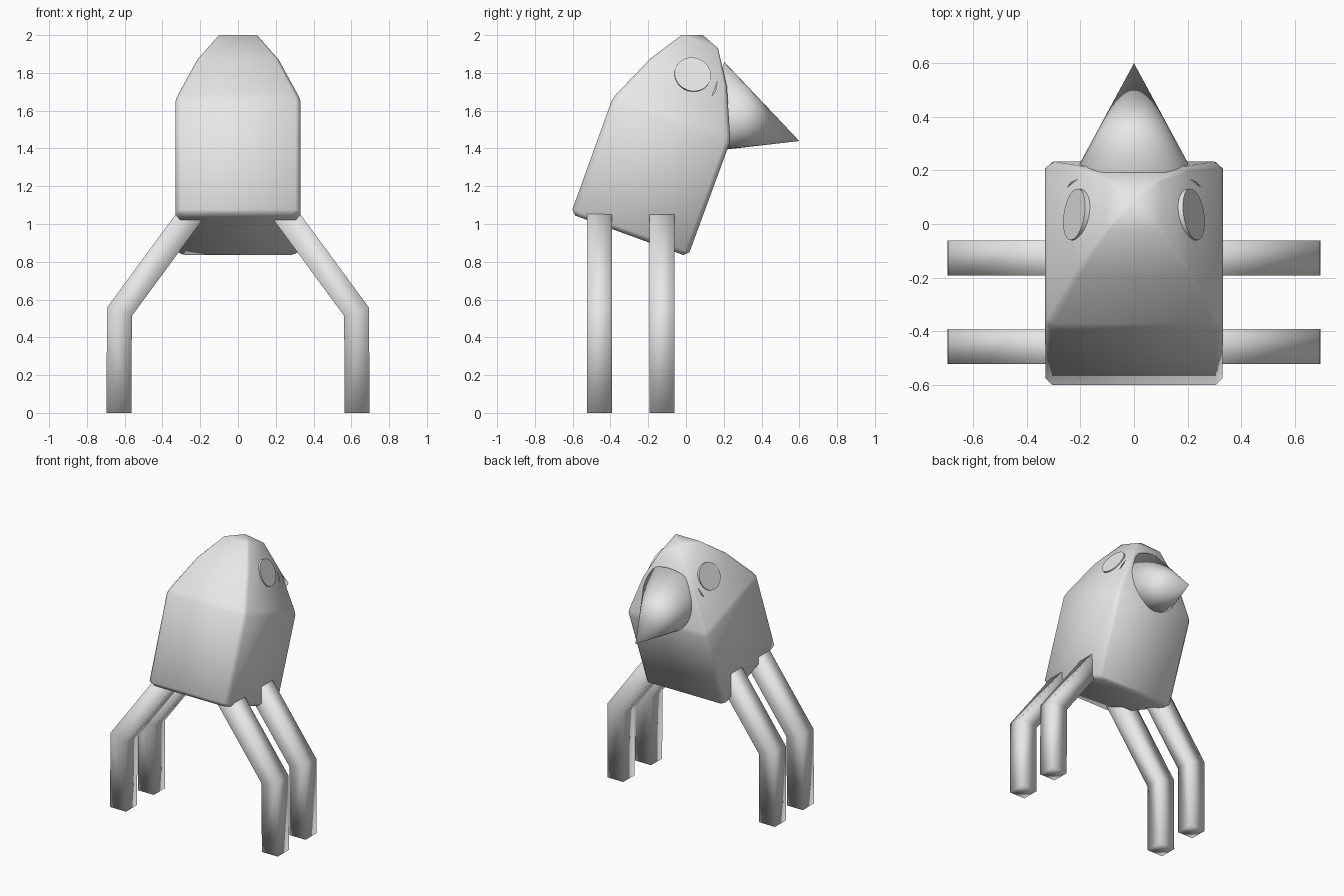
import bpy, bmesh
from math import radians, cos, sin
from mathutils import Matrix, Vector

cube = bpy.data.objects.get("Cube")
if cube:
    bpy.data.objects.remove(cube, do_unlink=True)

grey = bpy.data.materials.new("plain grey")
grey.use_nodes = True
grey.diffuse_color = (0.8, 0.8, 0.8, 1)
grey.node_tree.nodes["Principled BSDF"].inputs["Base Color"].default_value = (0.8, 0.8, 0.8, 1)

# Leaning frame shared by body, beak and eyes; origin is the middle of the body's underside
LEAN = Matrix.Translation((0, -0.3, 0.94)) @ Matrix.Rotation(radians(-20), 4, 'X')


def finish(name, bm, matrix=Matrix(), angle=None):
    bmesh.ops.transform(bm, matrix=matrix, verts=bm.verts)
    bmesh.ops.recalc_face_normals(bm, faces=bm.faces)
    mesh = bpy.data.meshes.new(name)
    bm.to_mesh(mesh)
    bm.free()
    mesh.materials.append(grey)
    obj = bpy.data.objects.new(name, mesh)
    bpy.context.collection.objects.link(obj)
    bpy.ops.object.select_all(action='DESELECT')
    obj.select_set(True)
    bpy.context.view_layer.objects.active = obj
    if angle is None:
        bpy.ops.object.shade_smooth()
    else:
        bpy.ops.object.shade_smooth_by_angle(angle=radians(angle))
    return obj


def loft(bm, rings):
    """Skin closed rings of points, returning the created vertex rings."""
    rings = [[bm.verts.new(p) for p in ring] for ring in rings]
    for a, b in zip(rings, rings[1:]):
        for i in range(len(a)):
            j = (i + 1) % len(a)
            bm.faces.new((a[i], a[j], b[j], b[i]))
    return rings


def chamfered_square(half, z):
    c = half * 0.92
    corners = [(half, -c), (half, c), (c, half), (-c, half),
               (-half, c), (-half, -c), (-c, -half), (c, -half)]
    return [(x, y, z) for x, y in corners]


# Body: square box with softened edges rising into a stepped dome
profile = [(0.305, 0), (0.33, 0.025), (0.332, 0.64), (0.322, 0.675), (0.215, 0.918), (0.102, 1.092)]
bm = bmesh.new()
rings = loft(bm, [chamfered_square(h, z) for h, z in profile])
bm.faces.new(rings[0])
crown = bm.verts.new((0, 0, 1.13))
top = rings[-1]
for i in range(len(top)):
    bm.faces.new((top[i], top[(i + 1) % len(top)], crown))
finish("body", bm, LEAN, 60)

# Beak: cone pointing forward out of the face
bm = bmesh.new()
bmesh.ops.create_cone(bm, cap_ends=True, segments=32, radius1=0.258, radius2=0, depth=0.516)
bmesh.ops.remove_doubles(bm, verts=bm.verts, dist=0.0001)
finish("beak", bm, LEAN @ Matrix.Translation((0, 0.417, 0.777)) @ Matrix.Rotation(radians(-90), 4, 'X'))

# Eyes: thin discs lying on the sloping sides of the dome
for side, label in ((1, "left"), (-1, "right")):
    bm = bmesh.new()
    bmesh.ops.create_cone(bm, cap_ends=True, segments=32, radius1=0.097, radius2=0.097, depth=0.03)
    place = Matrix.Translation((side * 0.21, 0.024, 0.91)) @ Matrix.Rotation(side * radians(65), 4, 'Y')
    finish(label + "_eye", bm, LEAN @ place, 30)


# Legs: square tubes bent at the knee
def leg(name, side, y):
    r = 0.066
    spine = [(0.63, 0, 0), (0.628, 0.535, -18), (0.22, 1.09, -36)]
    bm = bmesh.new()
    sections = []
    for x, z, tilt in spine:
        w = r / cos(radians(18)) if tilt == -18 else r
        # Section widens in the plane of the bend and keeps its depth
        across = Vector((cos(radians(tilt)), 0, -sin(radians(tilt)))) * w
        mid = Vector((x, y, z))
        depth = Vector((0, r, 0))
        sections.append([mid + across - depth, mid + across + depth,
                         mid - across + depth, mid - across - depth])
    for section in sections:
        for p in section:
            p.x *= side
    ends = loft(bm, sections)
    bm.faces.new(ends[0])
    bm.faces.new(ends[-1])
    finish(name, bm)


for side, label in ((1, "left"), (-1, "right")):
    leg(label + "_front_leg", side, -0.457)
    leg(label + "_back_leg", side, -0.127)
